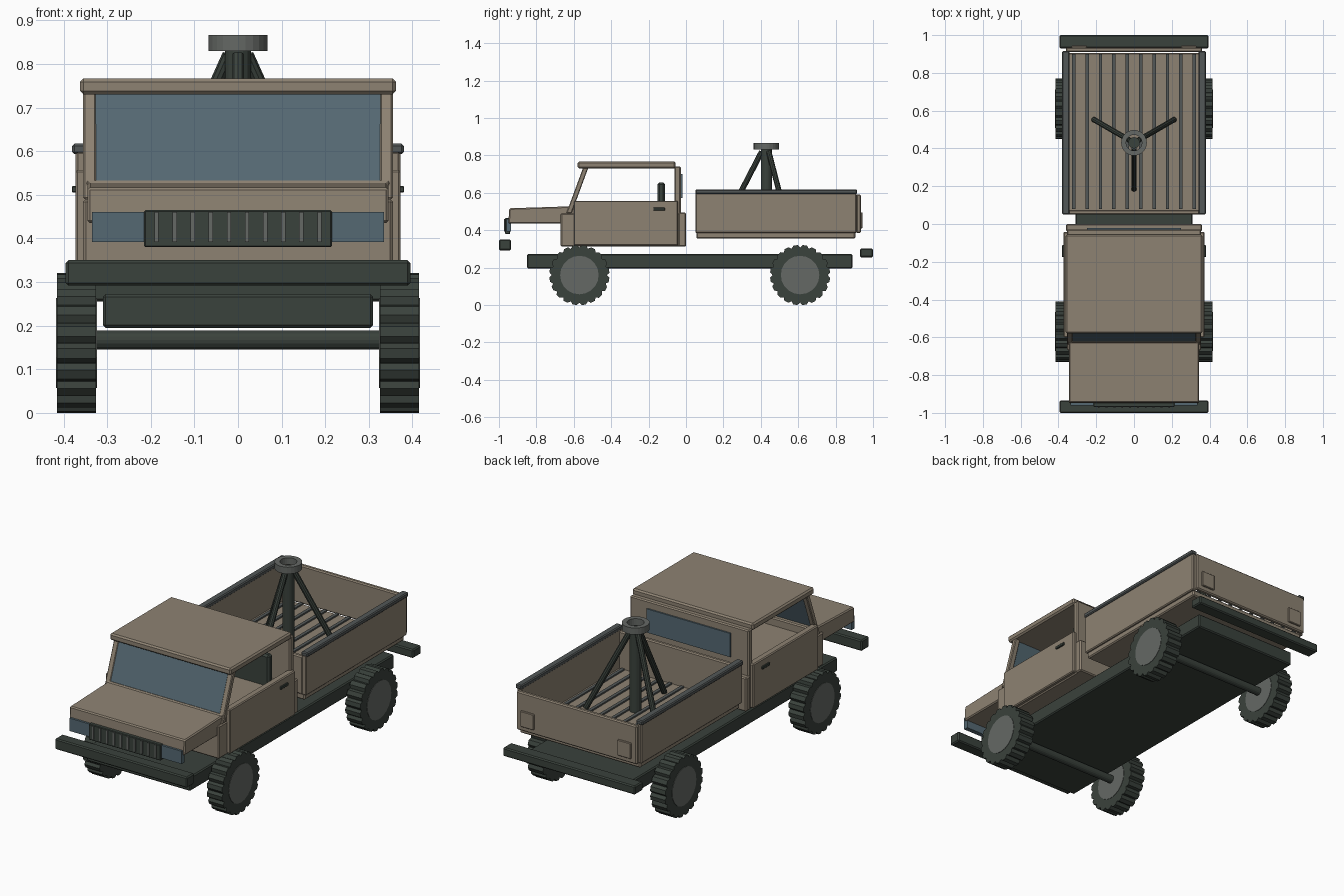
import bpy, math
from mathutils import Vector

if "Cube" in bpy.data.objects:
    bpy.data.objects.remove(bpy.data.objects["Cube"], do_unlink=True)


def material(name, rgb):
    m = bpy.data.materials.new(name)
    m.use_nodes = True
    m.diffuse_color = (*rgb, 1)
    m.node_tree.nodes["Principled BSDF"].inputs["Base Color"].default_value = (*rgb, 1)
    return m


TAN = material("tan paint", (0.27, 0.225, 0.17))
DARK = material("dark green trim", (0.042, 0.054, 0.045))
GLASS = material("blue glass", (0.09, 0.14, 0.17))
GREY = material("hub grey", (0.13, 0.14, 0.13))
RAIL = material("rail grey", (0.085, 0.095, 0.095))


def mesh(name, verts, faces, mat, bevel=0.0):
    me = bpy.data.meshes.new(name)
    me.from_pydata(verts, [], faces)
    me.materials.append(mat)
    ob = bpy.data.objects.new(name, me)
    bpy.context.collection.objects.link(ob)
    if bevel:
        b = ob.modifiers.new("bevel", "BEVEL")
        b.width = bevel
        b.segments = 1
    return ob


def extrude_x(name, profile, x0, x1, mat, bevel=0.0):
    """Extrude a clockwise (y, z) profile along x."""
    n = len(profile)
    verts = [(x, y, z) for x in (x0, x1) for y, z in profile]
    faces = [(i, i + n, (i + 1) % n + n, (i + 1) % n) for i in range(n)]
    faces += [tuple(range(n)), tuple(range(2 * n - 1, n - 1, -1))]
    return mesh(name, verts, faces, mat, bevel)


def box(name, x, y, z, mat, bevel=0.006):
    profile = [(y[0], z[0]), (y[0], z[1]), (y[1], z[1]), (y[1], z[0])]
    return extrude_x(name, profile, x[0], x[1], mat, bevel)


def pair(name, x, y, z, mat, bevel=0.005):
    box("left_" + name, x, y, z, mat, bevel)
    box("right_" + name, (-x[1], -x[0]), y, z, mat, bevel)


def rod(name, a, b, r, mat, sides=16):
    a, b = Vector(a), Vector(b)
    bpy.ops.mesh.primitive_cylinder_add(vertices=sides, radius=r, depth=(b - a).length,
                                        location=(a + b) / 2)
    ob = bpy.context.object
    ob.name = name
    ob.rotation_euler = (b - a).to_track_quat("Z", "Y").to_euler()
    ob.data.materials.append(mat)
    return ob


# Chassis, bumpers and axles
box("chassis", (-0.31, 0.31), (-0.85, 0.89), (0.195, 0.272), DARK)
box("front_bumper", (-0.395, 0.395), (-1.0, -0.935), (0.292, 0.35), DARK)
box("rear_bumper", (-0.395, 0.395), (0.93, 1.0), (0.255, 0.302), DARK)


def wheel(name, side, y):
    """Toothed tyre built from one radial outline, with a hub through it."""
    outline = []
    teeth = 20
    for i in range(teeth):
        for step, r in ((0, 0.148), (0.3, 0.161), (0.75, 0.161), (0.98, 0.148)):
            a = -math.tau * (i + step) / teeth
            outline.append((y + r * math.cos(a), 0.16 + r * math.sin(a)))
    x0, x1 = sorted((side * 0.325, side * 0.415))
    extrude_x(name + "_tyre", outline, x0, x1, DARK)
    rod(name + "_hub", (x0 - 0.002, y, 0.16), (x1 + 0.002, y, 0.16), 0.103, GREY, 20)


for end, y in (("front", -0.57), ("rear", 0.61)):
    rod(end + "_axle", (-0.33, y, 0.167), (0.33, y, 0.167), 0.022, DARK)
    for label, side in (("left", 1), ("right", -1)):
        wheel(f"{end}_{label}_wheel", side, y)

# Hood, grille and headlights
extrude_x("hood", [(-0.95, 0.435), (-0.945, 0.517), (-0.60, 0.528), (-0.60, 0.435)],
          -0.345, 0.345, TAN, 0.006)
box("grille", (-0.215, 0.215), (-0.968, -0.94), (0.38, 0.465), DARK, 0.003)
for i in range(10):
    x = (i - 4.5) * 0.0415
    box(f"grille_bar_{i + 1}", (x - 0.005, x + 0.005), (-0.973, -0.965), (0.392, 0.46), GREY, 0)
pair("headlight", (0.21, 0.335), (-0.96, -0.935), (0.392, 0.461), GLASS, 0)

# Cab lower body and doors
box("cab_body", (-0.355, 0.355), (-0.67, -0.02), (0.312, 0.49), TAN)
box("cowl", (-0.35, 0.35), (-0.63, -0.585), (0.48, 0.533), TAN)
box("cab_rear_sill", (-0.36, 0.36), (-0.04, 0.0), (0.312, 0.495), TAN)
pair("door", (0.335, 0.373), (-0.60, -0.042), (0.318, 0.557), TAN)
pair("door_handle", (0.37, 0.381), (-0.175, -0.112), (0.505, 0.52), DARK, 0.002)
pair("seat_back", (0.04, 0.29), (-0.152, -0.113), (0.48, 0.655), DARK, 0.01)

# Windscreen, pillars, rear wall and roof
for name, x in (("left_pillar", 0.325), ("right_pillar", -0.355)):
    extrude_x(name, [(-0.64, 0.49), (-0.548, 0.74), (-0.52, 0.74), (-0.612, 0.49)],
              x, x + 0.03, TAN, 0.004)
extrude_x("windscreen", [(-0.633, 0.50), (-0.545, 0.74), (-0.533, 0.74), (-0.621, 0.50)],
          -0.328, 0.328, GLASS)
box("cab_rear_wall", (-0.355, 0.355), (-0.062, -0.028), (0.48, 0.74), TAN)
box("rear_window", (-0.25, 0.25), (-0.03, -0.02), (0.572, 0.70), GLASS, 0)
box("roof", (-0.362, 0.362), (-0.58, -0.055), (0.73, 0.767), TAN, 0.008)

# Cargo bed
box("bed_floor", (-0.36, 0.36), (0.055, 0.905), (0.355, 0.39), TAN)
for i in range(10):
    x = (i - 4.5) * 0.071
    box(f"floor_slat_{i + 1}", (x - 0.009, x + 0.009), (0.08, 0.90), (0.385, 0.398), RAIL, 0)
pair("bed_side", (0.345, 0.372), (0.05, 0.912), (0.384, 0.60), TAN)
pair("bed_rail", (0.342, 0.38), (0.05, 0.915), (0.593, 0.617), RAIL)
box("headboard", (-0.35, 0.35), (0.05, 0.075), (0.384, 0.59), TAN)
box("tailgate", (-0.36, 0.36), (0.91, 0.935), (0.384, 0.592), TAN)
pair("tail_plate", (0.25, 0.33), (0.93, 0.944), (0.41, 0.495), TAN, 0.003)

# Tripod mount with ring on top
MY = 0.43
rod("mount_post", (0, MY, 0.39), (0, MY, 0.835), 0.03, DARK)
for i in range(3):
    a = math.radians(-90 + 120 * i)
    c, s = math.cos(a), math.sin(a)
    rod(f"mount_leg_{i + 1}", (0.245 * c, MY + 0.245 * s, 0.395),
        (0.025 * c, MY + 0.025 * s, 0.82), 0.015, DARK, 10)
N = 24
section = [(0.068, 0.83), (0.068, 0.866), (0.042, 0.866), (0.042, 0.83)]
ring = [(r * math.cos(math.tau * i / N), MY + r * math.sin(math.tau * i / N), z)
        for i in range(N) for r, z in section]
quads = [(4 * i + j, 4 * ((i + 1) % N) + j, 4 * ((i + 1) % N) + (j + 1) % 4, 4 * i + (j + 1) % 4)
         for i in range(N) for j in range(4)]
mesh("mount_ring", ring, quads, GREY)
